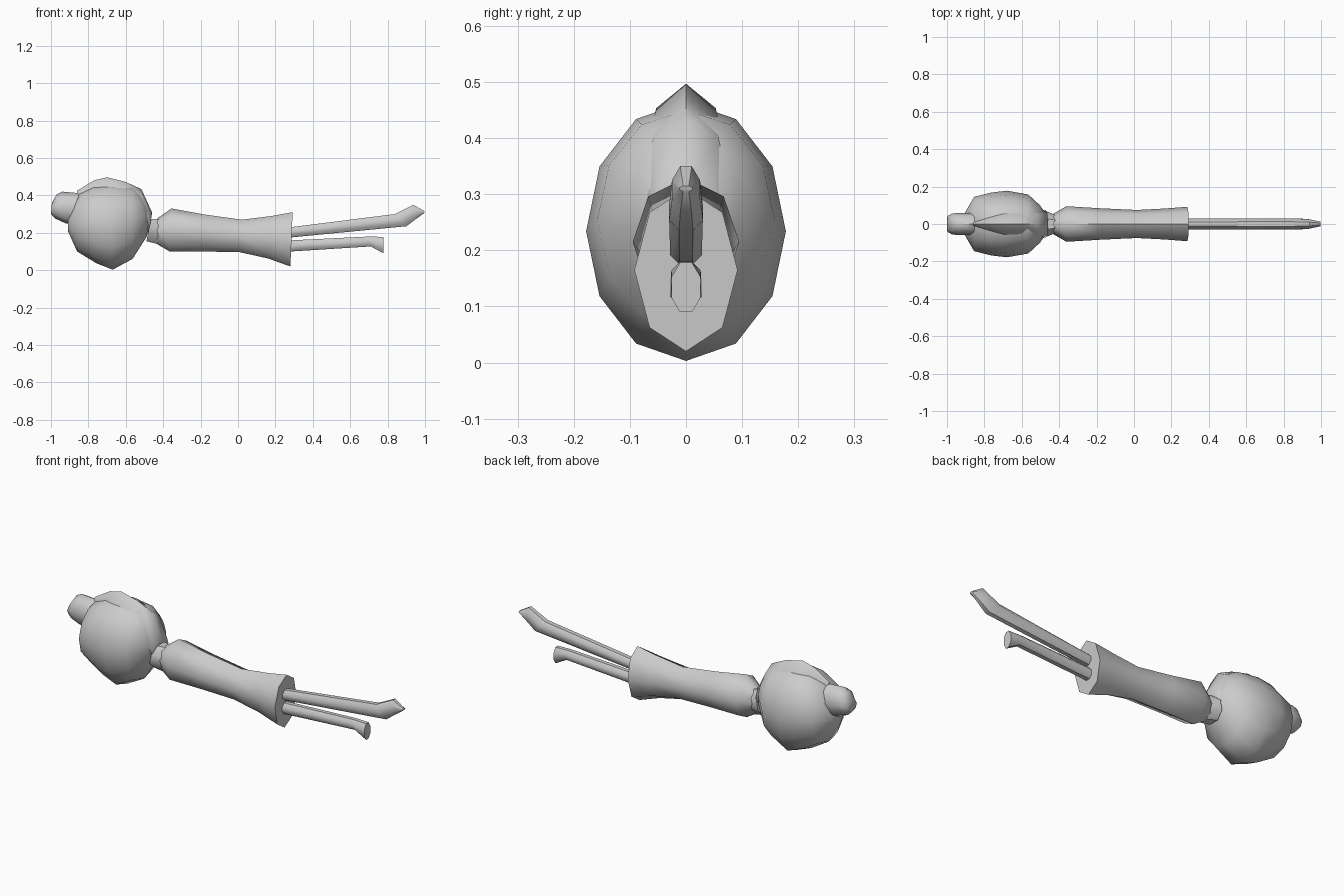
import bpy, bmesh, math


def loft(name, sections, sides=8, flat=False, angle=45):
    """Skin rings given as (x_bottom, z_bottom, x_top, z_top, half_width)."""
    phase = math.pi / sides if flat else 0
    k = 1 / math.cos(phase)
    bm = bmesh.new()
    rings = []
    for xb, zb, xt, zt, w in sections:
        ring = []
        for i in range(sides):
            a = 2 * math.pi * i / sides + phase
            s = 0.5 + 0.5 * k * math.sin(a)
            ring.append(bm.verts.new((xb + (xt - xb) * s, w * k * math.cos(a),
                                      zb + (zt - zb) * s)))
        rings.append(ring)
    for r, q in zip(rings, rings[1:]):
        for i in range(sides):
            j = (i + 1) % sides
            bm.faces.new((r[i], r[j], q[j], q[i]))
    bm.faces.new(rings[0])
    bm.faces.new(rings[-1])
    bmesh.ops.recalc_face_normals(bm, faces=bm.faces)
    me = bpy.data.meshes.new(name)
    bm.to_mesh(me)
    bm.free()
    ob = bpy.data.objects.new(name, me)
    bpy.context.collection.objects.link(ob)
    bpy.ops.object.select_all(action='DESELECT')
    ob.select_set(True)
    bpy.context.view_layer.objects.active = ob
    bpy.ops.object.shade_smooth_by_angle(angle=math.radians(angle))
    return ob


# Rounded head
loft("head", [
    (-0.91, 0.21, -0.91, 0.28, 0.05),
    (-0.86, 0.10, -0.85, 0.41, 0.145),
    (-0.757, 0.037, -0.77, 0.455, 0.168),
    (-0.67, 0.003, -0.69, 0.465, 0.178),
    (-0.564, 0.06, -0.567, 0.45, 0.158),
    (-0.49, 0.176, -0.515, 0.41, 0.10),
    (-0.475, 0.22, -0.46, 0.30, 0.05)], sides=12, angle=60)

# Raised strip along the top of the head
loft("head_ridge", [
    (-0.87, 0.30, -0.86, 0.425, 0.01),
    (-0.77, 0.25, -0.77, 0.48, 0.05),
    (-0.70, 0.20, -0.70, 0.497, 0.075),
    (-0.60, 0.20, -0.60, 0.472, 0.082),
    (-0.52, 0.20, -0.516, 0.433, 0.082),
    (-0.475, 0.20, -0.46, 0.31, 0.07)], angle=60)

# Hair bun
loft("hair_bun", [
    (-1.0, 0.30, -0.995, 0.36, 0.042),
    (-0.975, 0.275, -0.97, 0.405, 0.056),
    (-0.92, 0.25, -0.94, 0.42, 0.06),
    (-0.83, 0.24, -0.83, 0.41, 0.06)], angle=60)

# Neck
loft("neck", [
    (-0.49, 0.155, -0.465, 0.275, 0.07),
    (-0.43, 0.14, -0.42, 0.275, 0.05)], flat=True)

# Dress with a flared hem
loft("dress", [
    (-0.45, 0.15, -0.43, 0.278, 0.05),
    (-0.366, 0.10, -0.356, 0.33, 0.095),
    (-0.18, 0.10, -0.18, 0.298, 0.084),
    (0.01, 0.096, 0.02, 0.27, 0.075),
    (0.16, 0.063, 0.18, 0.29, 0.083),
    (0.28, 0.02, 0.292, 0.31, 0.092)])

# Legs with their shoes
loft("upper_leg", [
    (0.25, 0.172, 0.25, 0.226, 0.028),
    (0.90, 0.235, 0.84, 0.295, 0.03),
    (0.905, 0.236, 0.935, 0.35, 0.03),
    (0.995, 0.305, 1.0, 0.315, 0.012)][:1] + [
    (0.90, 0.235, 0.838, 0.30, 0.03),
    (0.94, 0.265, 0.938, 0.35, 0.025),
    (0.995, 0.305, 0.998, 0.315, 0.012)], flat=True)
loft("lower_leg", [
    (0.25, 0.098, 0.25, 0.158, 0.028),
    (0.71, 0.127, 0.70, 0.18, 0.026),
    (0.778, 0.09, 0.778, 0.178, 0.026)], flat=True)
